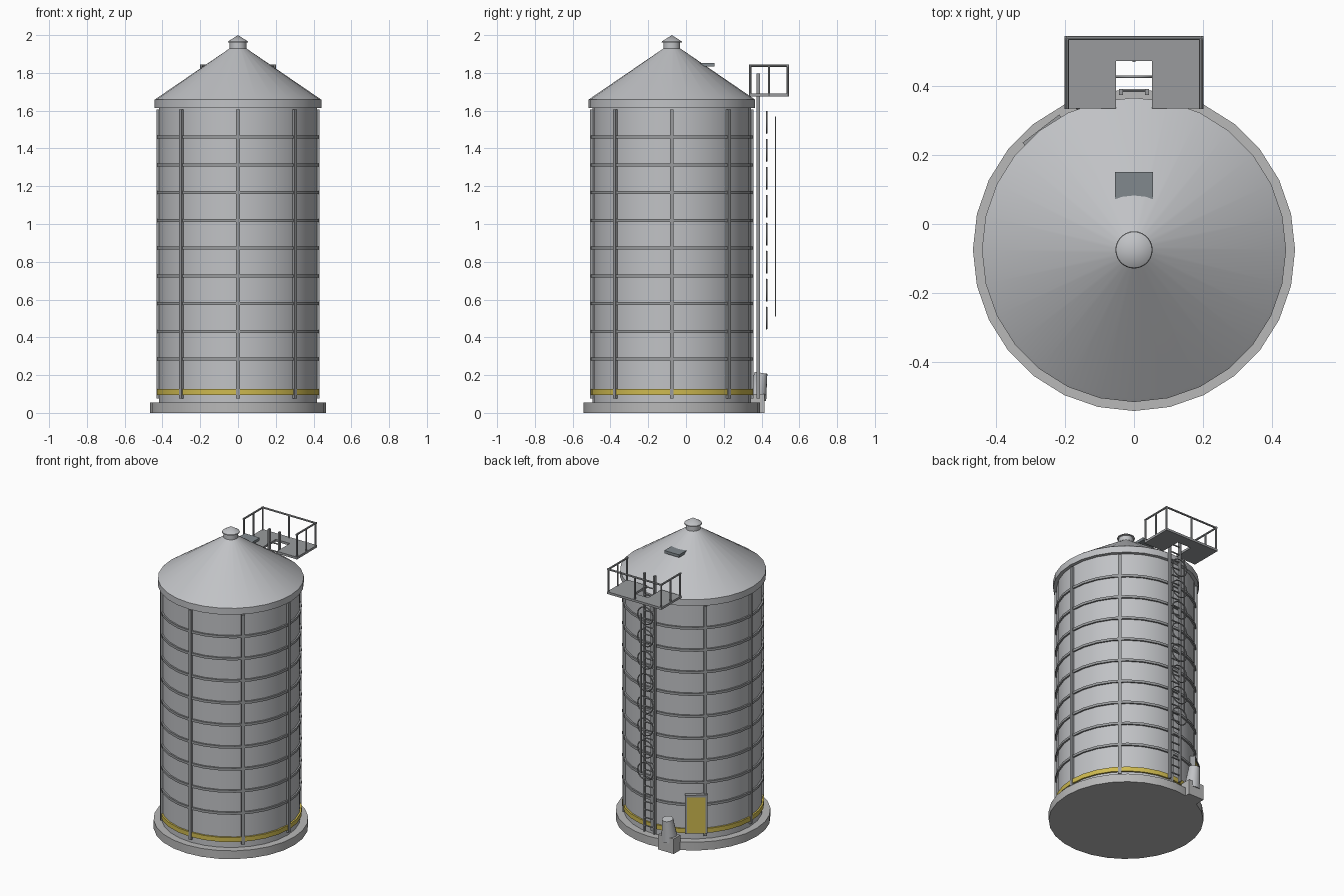
import bpy, bmesh, math
from mathutils import Matrix, Vector

cube = bpy.data.objects.get("Cube")
if cube:
    bpy.data.objects.remove(cube, do_unlink=True)

CY = -0.075   # tank axis offset in y
SIDES = 28


def material(name, color):
    m = bpy.data.materials.new(name)
    m.use_nodes = True
    m.diffuse_color = (*color, 1)
    m.node_tree.nodes["Principled BSDF"].inputs["Base Color"].default_value = (*color, 1)
    return m


SHEET = material("galvanised sheet", (0.53, 0.54, 0.56))
CONCRETE = material("concrete", (0.48, 0.48, 0.48))
STEEL = material("steel", (0.32, 0.33, 0.34))
HATCH = material("hatch grey", (0.22, 0.25, 0.27))
YELLOW = material("safety yellow", (0.62, 0.49, 0.08))


def finish(name, bm, mat):
    """Smooth shading with sharp edges kept."""
    bmesh.ops.recalc_face_normals(bm, faces=bm.faces)
    for f in bm.faces:
        f.smooth = True
    for e in bm.edges:
        e.smooth = e.calc_face_angle(0) < math.radians(30)
    me = bpy.data.meshes.new(name)
    bm.to_mesh(me)
    bm.free()
    me.materials.append(mat)
    ob = bpy.data.objects.new(name, me)
    bpy.context.collection.objects.link(ob)
    return ob


def lathe(name, profile, mat):
    """Revolve (radius, height) points around the tank axis."""
    bm = bmesh.new()
    rings = []
    for r, z in profile:
        angles = [2 * math.pi * i / SIDES for i in range(SIDES)]
        rings.append([bm.verts.new((r * math.cos(a), CY + r * math.sin(a), z)) for a in angles])
    for lo, hi in zip(rings, rings[1:]):
        for i in range(SIDES):
            j = (i + 1) % SIDES
            bm.faces.new((lo[i], lo[j], hi[j], hi[i]))
    bmesh.ops.remove_doubles(bm, verts=bm.verts, dist=1e-5)
    return finish(name, bm, mat)


def drum(name, r, z0, z1, mat):
    return lathe(name, [(0, z0), (r, z0), (r, z1), (0, z1)], mat)


def band(name, r_in, r_out, z, h, mat):
    lo, hi = z - h / 2, z + h / 2
    return lathe(name, [(r_in, lo), (r_out, lo), (r_out, hi), (r_in, hi)], mat)


def box(name, lo, hi, mat, turn=None):
    """Box from corner lo to corner hi, optionally turned about the tank axis."""
    lo, hi = Vector(lo), Vector(hi)
    bm = bmesh.new()
    bmesh.ops.create_cube(bm, size=1, matrix=Matrix.Translation((lo + hi) / 2)
                          @ Matrix.Diagonal((*(hi - lo), 1)))
    if turn is not None:
        bm.transform(Matrix.Translation((0, CY, 0)) @ Matrix.Rotation(turn, 4, "Z"))
    return finish(name, bm, mat)


def bar(name, a, b, r, mat, r2=None, sides=8):
    """Round bar, or tapered one, from a to b."""
    a, b = Vector(a), Vector(b)
    bm = bmesh.new()
    rot = (b - a).to_track_quat("Z", "Y").to_matrix().to_4x4()
    bmesh.ops.create_cone(bm, cap_ends=True, segments=sides, radius1=r,
                          radius2=r if r2 is None else r2, depth=(b - a).length,
                          matrix=Matrix.Translation((a + b) / 2) @ rot)
    return finish(name, bm, mat)


# Foundation, tank wall, roof and vent
drum("foundation", 0.467, 0, 0.055, CONCRETE)
drum("tank_wall", 0.419, 0.05, 1.64, SHEET)
lathe("roof", [(0, 1.615), (0.441, 1.615), (0.441, 1.658), (0.43, 1.666),
               (0.045, 1.929), (0, 1.929)], SHEET)
lathe("vent_cap", [(0, 1.92), (0.044, 1.92), (0.044, 1.96), (0.054, 1.962),
                   (0.052, 1.967), (0, 2.0)], SHEET)

# Hoops, yellow band and vertical stiffeners
for i in range(9):
    band(f"wall_hoop_{i + 1}", 0.41, 0.429, 0.285 + i * 0.1469, 0.016, STEEL)
band("yellow_band", 0.41, 0.43, 0.111, 0.03, YELLOW)
for i in range(8):
    box(f"stiffener_{i + 1}", (-0.01, 0.41, 0.077), (0.01, 0.432, 1.605), STEEL,
        turn=i * math.pi / 4)

# Door in the back right of the wall
DOOR = math.radians(37.5)
box("door", (-0.058, 0.4, 0.1), (0.058, 0.437, 0.345), YELLOW, turn=DOOR)
for s in (-1, 1):
    x = s * 0.061
    box("door_jamb", (x - 0.006, 0.4, 0.1), (x + 0.006, 0.443, 0.345), STEEL, turn=DOOR)
box("door_lintel", (-0.067, 0.4, 0.342), (0.067, 0.443, 0.357), STEEL, turn=DOOR)

# Roof hatch
box("roof_hatch", (-0.055, 0.05, 1.834), (0.055, 0.15, 1.852), HATCH)

# Ladder
LY = 0.383
for s in (-1, 1):
    box("ladder_rail", (s * 0.038 - 0.006, LY - 0.009, 0.077),
        (s * 0.038 + 0.006, LY + 0.009, 1.797), STEEL)
for i in range(31):
    z = 0.12 + i * 0.053
    bar(f"ladder_rung_{i + 1}", (-0.04, LY + 0.004, z), (0.04, LY + 0.004, z), 0.005, STEEL, sides=6)

# Ladder guard rings and strap
for i in range(8):
    bpy.ops.mesh.primitive_torus_add(
        location=(0, 0.427, 0.502 + i * 0.148), rotation=(math.pi / 2, 0, 0),
        major_radius=0.057, minor_radius=0.004, major_segments=20, minor_segments=6)
    ring = bpy.context.object
    ring.name = f"guard_ring_{i + 1}"
    ring.data.materials.append(STEEL)
    bpy.ops.object.shade_smooth()
box("guard_strap", (-0.004, 0.470, 0.51), (0.004, 0.476, 1.57), STEEL)

# Platform with a notch for the ladder
PX, Y0, Y1, Z0, Z1 = 0.2, 0.335, 0.545, 1.675, 1.69
for s in (-1, 1):
    xa, xb = sorted((s * 0.052, s * PX))
    box("platform_side", (xa, Y0, Z0), (xb, Y1, Z1), STEEL)
box("platform_back", (-0.052, 0.472, Z0), (0.052, Y1, Z1), STEEL)

# Handrails and posts on three sides
RX, RY0, RY1, TOP, R = 0.195, 0.34, 0.539, 1.838, 0.006
for s in (-1, 1):
    for y in (RY0, (RY0 + RY1) / 2, RY1):
        bar("rail_post", (s * RX, y, Z0), (s * RX, y, TOP), R, STEEL)
    bar("side_handrail", (s * RX, RY0 - R, TOP), (s * RX, RY1 + R, TOP), R, STEEL)
bar("rail_post", (0, RY1, Z0), (0, RY1, TOP), R, STEEL)
bar("back_handrail", (-RX - R, RY1, TOP), (RX + R, RY1, TOP), R, STEEL)

# Outlet beside the ladder: housing and leaning spout
box("outlet_housing", (-0.2, 0.345, 0), (-0.085, 0.415, 0.1), CONCRETE)
bar("outlet_spout", (-0.142, 0.375, 0.07), (-0.142, 0.397, 0.212), 0.05, SHEET, r2=0.034, sides=16)
